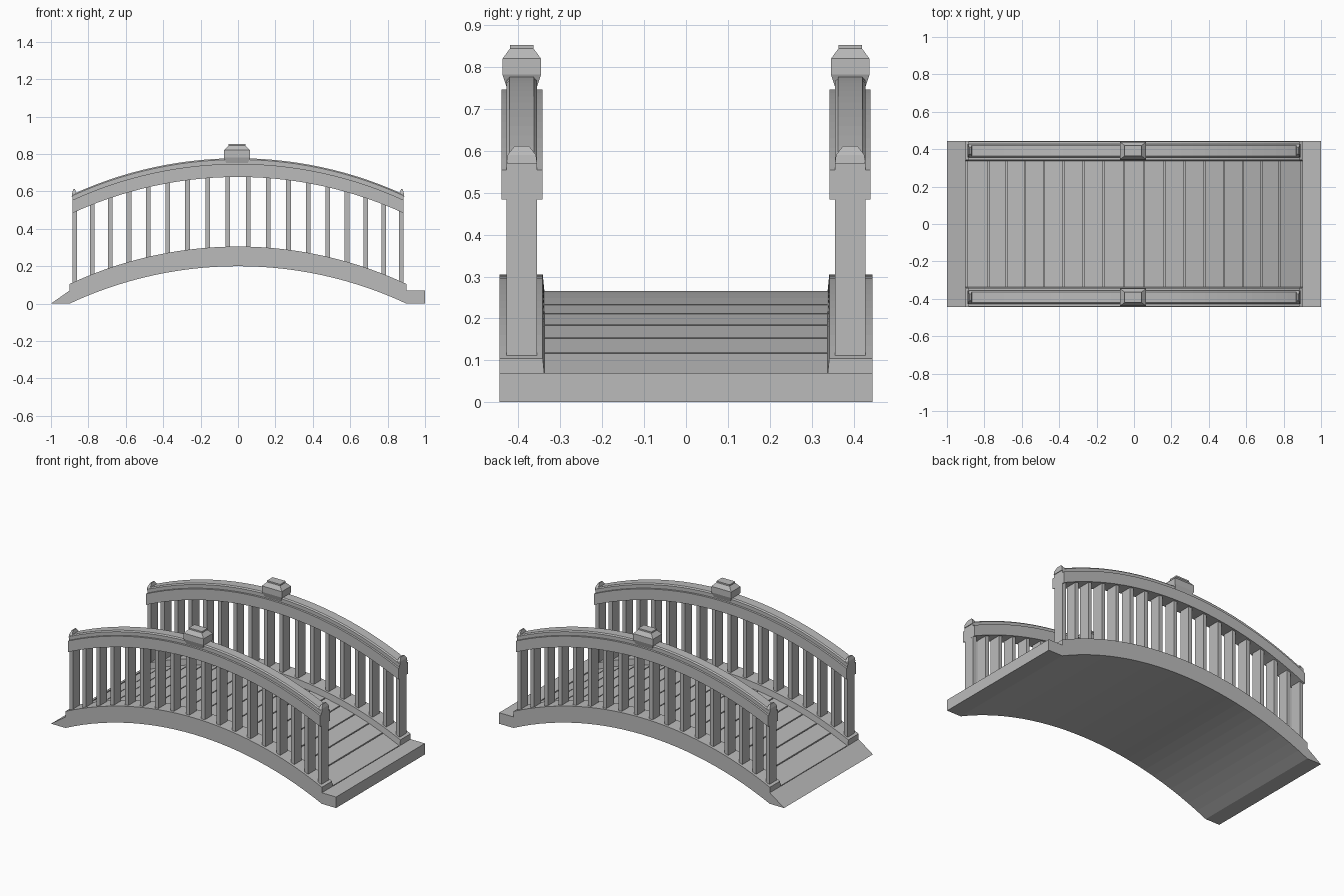
import bpy
import bmesh
import math

cube = bpy.data.objects.get("Cube")
if cube:
    bpy.data.objects.remove(cube, do_unlink=True)

# One stone colour for everything
stone = bpy.data.materials.new("grey_stone")
stone.use_nodes = True
GREY = (0.5, 0.5, 0.5, 1)
stone.diffuse_color = GREY
stone.node_tree.nodes["Principled BSDF"].inputs["Base Color"].default_value = GREY

RADIUS = 2.125   # radius shared by every arch curve
RAIL_Y = 0.392   # centre line of each railing


def drop(x):
    """Height lost along the arch at x, measured from its crown."""
    return math.sqrt(RADIUS ** 2 - x ** 2) - RADIUS


def steps(a, b, n):
    return [a + (b - a) * i / n for i in range(n + 1)]


def loft(name, rings):
    """Skin a list of equal-length closed rings and cap both ends."""
    bm = bmesh.new()
    loops = [[bm.verts.new(p) for p in ring] for ring in rings]
    count = len(loops[0])
    for a, b in zip(loops, loops[1:]):
        for i in range(count):
            j = (i + 1) % count
            bm.faces.new((a[i], a[j], b[j], b[i]))
    bm.faces.new(loops[0])
    bm.faces.new(loops[-1])
    bmesh.ops.recalc_face_normals(bm, faces=bm.faces)
    mesh = bpy.data.meshes.new(name)
    bm.to_mesh(mesh)
    bm.free()
    mesh.materials.append(stone)
    obj = bpy.data.objects.new(name, mesh)
    bpy.context.collection.objects.link(obj)
    return obj


def sweep(name, section, x0, x1, n):
    """Carry a (y, z) section along the arch."""
    return loft(name, [[(x, y, z + drop(x)) for y, z in section]
                       for x in steps(x0, x1, n)])


def rect(y0, y1, z0, z1):
    return [(y0, z0), (y1, z0), (y1, z1), (y0, z1)]


def tiers(name, x, y, levels):
    """Stack of rectangles given as (z, half x, half y)."""
    return loft(name, [[(x - a, y - b, z), (x + a, y - b, z),
                        (x + a, y + b, z), (x - a, y + b, z)]
                       for z, a, b in levels])


# Arched slab with flat landings at both ends
xs = steps(-0.9, 0.9, 28)
outline = [(-1, 0)] + [(x, 0.2 + drop(x)) for x in xs] + [(1, 0), (1, 0.07), (0.9, 0.07)]
outline += [(x, 0.255 + drop(x)) for x in reversed(xs)] + [(-0.9, 0.07)]
loft("arched_slab", [[(x, y, z) for x, z in outline] for y in (-0.445, 0.445)])

# Stations shared by deck joints and railing posts
SPREAD = 1.6
end_angle = math.asin(0.872 / SPREAD)
stations = [SPREAD * math.sin(a) for a in steps(-end_angle, end_angle, 17)]

# Deck planks between the kerbs
edges = [-0.897] + stations[1:-1] + [0.897]
for i, (a, b) in enumerate(zip(edges, edges[1:])):
    sweep(f"deck_plank_{i + 1}", rect(-0.34, 0.34, 0.25, 0.266), a + 0.003, b - 0.003, 1)

for side, s in (("right", -1), ("left", 1)):
    y = s * RAIL_Y

    # Kerb and railing body follow the arch
    kerb = [(s * 0.337, 0.255), (s * 0.445, 0.255), (s * 0.445, 0.305), (s * 0.342, 0.305)]
    sweep(f"{side}_kerb", kerb, -0.9, 0.9, 28)
    sweep(f"{side}_rail", rect(y - 0.049, y + 0.049, 0.677, 0.747), -0.885, 0.885, 28)

    # Narrow chamfered cap on the rail
    cap = [(y - 0.036, 0.745), (y + 0.036, 0.745), (y + 0.036, 0.77),
           (y + 0.029, 0.777), (y - 0.029, 0.777), (y - 0.036, 0.77)]
    sweep(f"{side}_rail_cap", cap, -0.885, 0.885, 28)

    # Flat upright posts
    for i, x in enumerate(stations):
        half = 0.0125
        tiers(f"{side}_post_{i + 1}", x, y,
              [(0.295 + drop(x), half, 0.036), (0.69 + drop(x), half, 0.036)])

    # Small pointed stops at the rail ends
    for end, e in (("right", -1), ("left", 1)):
        tiers(f"{side}_rail_{end}_end_stop", e * 0.876, y,
              [(0.57, 0.013, 0.036), (0.59, 0.011, 0.034), (0.612, 0.004, 0.017)])

    # Stepped ornament at the crown
    tiers(f"{side}_crown_ornament", -0.005, y,
          [(0.752, 0.058, 0.036), (0.782, 0.07, 0.046), (0.82, 0.07, 0.046),
           (0.842, 0.048, 0.03), (0.844, 0.046, 0.028), (0.853, 0.046, 0.028)])
